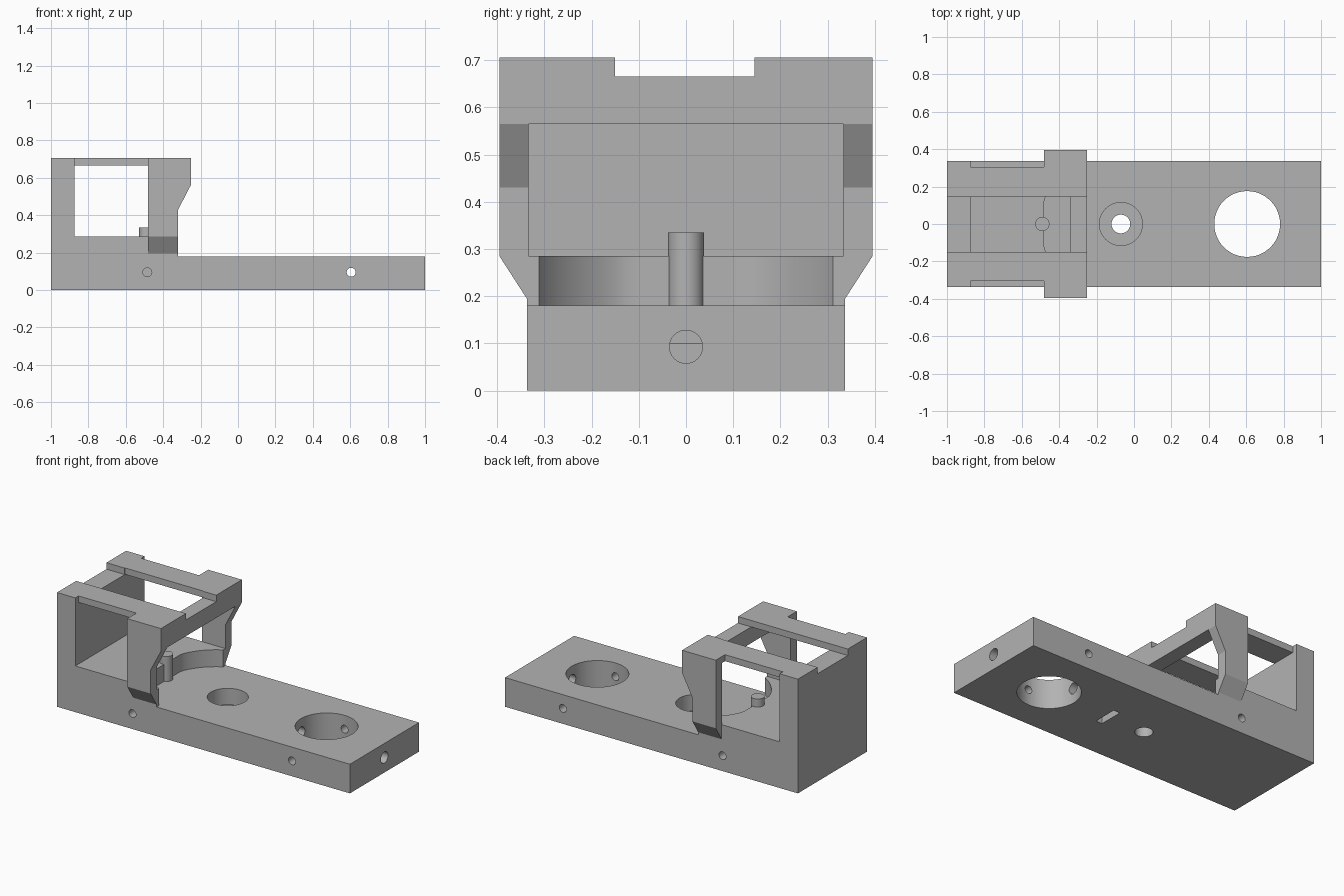
import bpy, bmesh, math
from mathutils import Vector

cube = bpy.data.objects.get("Cube")
if cube:
    bpy.data.objects.remove(cube, do_unlink=True)

grey = bpy.data.materials.new("plain grey")
grey.use_nodes = True
grey.diffuse_color = (0.45, 0.45, 0.45, 1)
grey.node_tree.nodes["Principled BSDF"].inputs["Base Color"].default_value = grey.diffuse_color


def prism(name, pts, axis, lo, hi):
    """Extrude a 2D outline along an axis; the outline uses the other two axes in order."""
    def place(p, t):
        c = list(p)
        c.insert("xyz".index(axis), t)
        return Vector(c)
    bm = bmesh.new()
    face = bm.faces.new([bm.verts.new(place(p, lo)) for p in pts])
    out = bmesh.ops.extrude_face_region(bm, geom=[face])
    moved = [v for v in out["geom"] if isinstance(v, bmesh.types.BMVert)]
    bmesh.ops.translate(bm, verts=moved, vec=place((0, 0), hi - lo))
    bmesh.ops.recalc_face_normals(bm, faces=bm.faces)
    mesh = bpy.data.meshes.new(name)
    bm.to_mesh(mesh)
    bm.free()
    mesh.materials.append(grey)
    ob = bpy.data.objects.new(name, mesh)
    bpy.context.collection.objects.link(ob)
    return ob


def box(name, x, y, z):
    return prism(name, [(x[0], y[0]), (x[1], y[0]), (x[1], y[1]), (x[0], y[1])], "z", *z)


def circle(u, v, r, n=48):
    return [(u + r * math.cos(math.tau * i / n), v + r * math.sin(math.tau * i / n))
            for i in range(n)]


def combine(target, tool, operation):
    """Apply an exact boolean and discard the tool."""
    mod = target.modifiers.new("join", "BOOLEAN")
    mod.object, mod.operation, mod.solver = tool, operation, "EXACT"
    bpy.context.view_layer.update()
    graph = bpy.context.evaluated_depsgraph_get()
    mesh = bpy.data.meshes.new_from_object(target.evaluated_get(graph))
    target.modifiers.clear()
    target.data = mesh
    bpy.data.objects.remove(tool, do_unlink=True)


# Base plate, raised block and end wall as one side profile
W = 0.337
body = prism("slide_bracket", [(-1, 0), (1, 0), (1, 0.18), (-0.32, 0.18), (-0.32, 0.285),
                               (-0.875, 0.285), (-0.875, 0.705), (-1, 0.705)], "y", -W, W)

# Gate: bent side profile trimmed by the tapered end profile
gate = prism("gate", [(-0.48, 0.15), (-0.32, 0.15), (-0.32, 0.43), (-0.25, 0.565),
                      (-0.25, 0.705), (-0.48, 0.705)], "y", -0.5, 0.5)
trim = prism("gate_trim", [(-W, 0.195), (W, 0.195), (0.395, 0.285), (0.395, 0.705),
                           (-0.395, 0.705), (-0.395, 0.285)], "x", -0.6, -0.1)
combine(gate, trim, "INTERSECT")
combine(gate, box("window", (-0.7, 0), (-0.333, 0.333), (0.1, 0.565)), "DIFFERENCE")
combine(gate, box("hollow", (-0.7, -0.34), (-0.333, 0.333), (0.1, 0.9)), "DIFFERENCE")
combine(body, gate, "UNION")

# Top rails linking the end wall to the gate
for s in (-1, 1):
    combine(body, box("rail", (-0.9, -0.3), sorted((s * 0.148, s * 0.305)), (0.665, 0.705)), "UNION")
    combine(body, box("rail_end", (-0.48, -0.3), sorted((s * 0.148, s * 0.36)), (0.665, 0.705)), "UNION")

# Slot along the top
combine(body, box("top_slot", (-1.2, 0), (-0.15, 0.145), (0.665, 0.9)), "DIFFERENCE")

# Curved pocket in the raised block, with a flat back
pocket = []
for x, y in circle(-0.15, 0, 0.355, 72):
    pocket.append((max(x, -0.48 + 1e-4 * abs(y)), y))
combine(body, prism("pocket", pocket, "z", 0.18, 0.4), "DIFFERENCE")

# Vertical holes: large hole, counterbore and its through hole
for name, x, r, bottom in (("large_hole", 0.605, 0.176, -0.1),
                           ("counterbore", -0.07, 0.115, 0.08),
                           ("through_hole", -0.07, 0.05, -0.1)):
    combine(body, prism(name, circle(x, 0, r), "z", bottom, 0.25), "DIFFERENCE")

# Underside slot and lengthwise bore
combine(body, box("under_slot", (0.165, 0.208), (-0.075, 0.075), (-0.1, 0.1)), "DIFFERENCE")
combine(body, prism("end_bore", circle(0, 0.093, 0.035, 32), "x", 0.19, 1.1), "DIFFERENCE")

# Cross holes from both sides
combine(body, prism("cross_bore", circle(0.605, 0.095, 0.024, 24), "y", -0.5, 0.5), "DIFFERENCE")
for s in (-1, 1):
    ends = sorted((s * 0.04, s * 0.5))
    combine(body, prism("blind_bore", circle(-0.485, 0.095, 0.024, 24), "y", *ends), "DIFFERENCE")

# Locating pin
combine(body, prism("pin", circle(-0.49, 0, 0.038, 32), "z", 0.15, 0.335), "UNION")

# Smooth the bores, keep the edges crisp
bpy.ops.object.select_all(action="DESELECT")
body.select_set(True)
bpy.context.view_layer.objects.active = body
bpy.ops.object.shade_smooth_by_angle(angle=math.radians(25))
